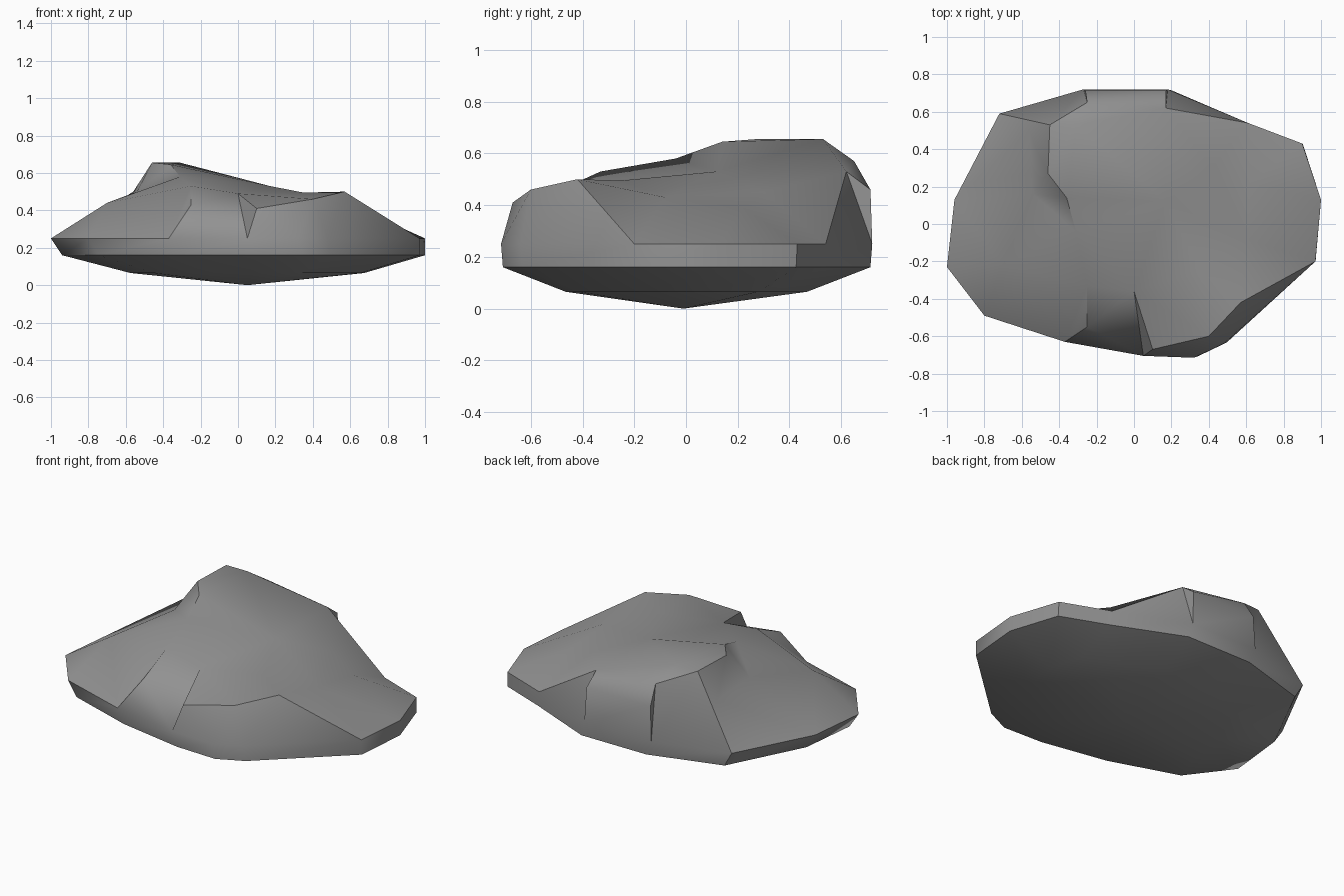
import bpy, bmesh
from mathutils import Vector
from mathutils.geometry import delaunay_2d_cdt

if "Cube" in bpy.data.objects:
    bpy.data.objects.remove(bpy.data.objects["Cube"])

# Widest outline of the boulder, counter-clockwise
RIM = [(-1, -.23), (-.80, -.49), (-.37, -.63), (.05, -.705), (.32, -.715),
       (.48, -.64), (.97, -.20), (1, .13), (.90, .43), (.61, .54),
       (.18, .72), (-.27, .72), (-.72, .59), (-.96, .13)]

# Knobbly points of the upper surface
TOP = [(-.70, -.22, .44), (-.25, -.55, .43), (.10, -.67, .41), (.40, -.60, .46),   # front shoulder
       (.57, -.42, .50), (.60, -.08, .43), (.62, .22, .39),                        # right shoulder
       (-.25, -.33, .53), (-.31, -.04, .58), (.0, -.36, .49), (.35, -.25, .495),   # low plateau
       (.17, .12, .53), (.17, .62, .53), (.42, .30, .45),                          # right slope
       (-.46, .27, .655), (-.36, .14, .645), (-.45, .53, .655), (-.31, .53, .655), # peak
       (-.54, .16, .50), (-.56, .50, .50),                                         # cliff foot
       (-.25, .65, .57), (-.26, .713, .46), (.17, .713, .46)]                      # back shoulder

bm = bmesh.new()
n = len(RIM)


def ring(sx, sy, dx, z):
    return [bm.verts.new((x * sx + dx, y * sy, z)) for x, y in RIM]


def bridge(low, high):
    for i in range(n):
        j = (i + 1) % n
        bm.faces.new((low[i], low[j], high[j], high[i]))


# Underside and rim
tip = bm.verts.new((.05, -.01, 0))
low = ring(.625, .65, .05, .065)
edge = ring(.97, .99, .03, .16)
rim = ring(1, 1, 0, .25)
for i in range(n):
    bm.faces.new((tip, low[(i + 1) % n], low[i]))
bridge(low, edge)
bridge(edge, rim)

# Upper surface
pool = rim + [bm.verts.new(p) for p in TOP]
flat = [Vector(v.co.xy) for v in pool]
_, _, faces, orig, _, _ = delaunay_2d_cdt(flat, [], [list(range(n))], 1, 1e-5)
for f in faces:
    bm.faces.new([pool[orig[i][0]] for i in f])
bmesh.ops.recalc_face_normals(bm, faces=bm.faces)

mesh = bpy.data.meshes.new("boulder")
bm.to_mesh(mesh)
bm.free()
stone = bpy.data.materials.new("grey stone")
stone.diffuse_color = (.29, .29, .29, 1)
stone.use_nodes = True
stone.node_tree.nodes["Principled BSDF"].inputs["Base Color"].default_value = stone.diffuse_color
mesh.materials.append(stone)
boulder = bpy.data.objects.new("boulder", mesh)
bpy.context.collection.objects.link(boulder)
bpy.context.view_layer.objects.active = boulder
boulder.select_set(True)
bpy.ops.object.shade_smooth_by_angle(angle=.75)
